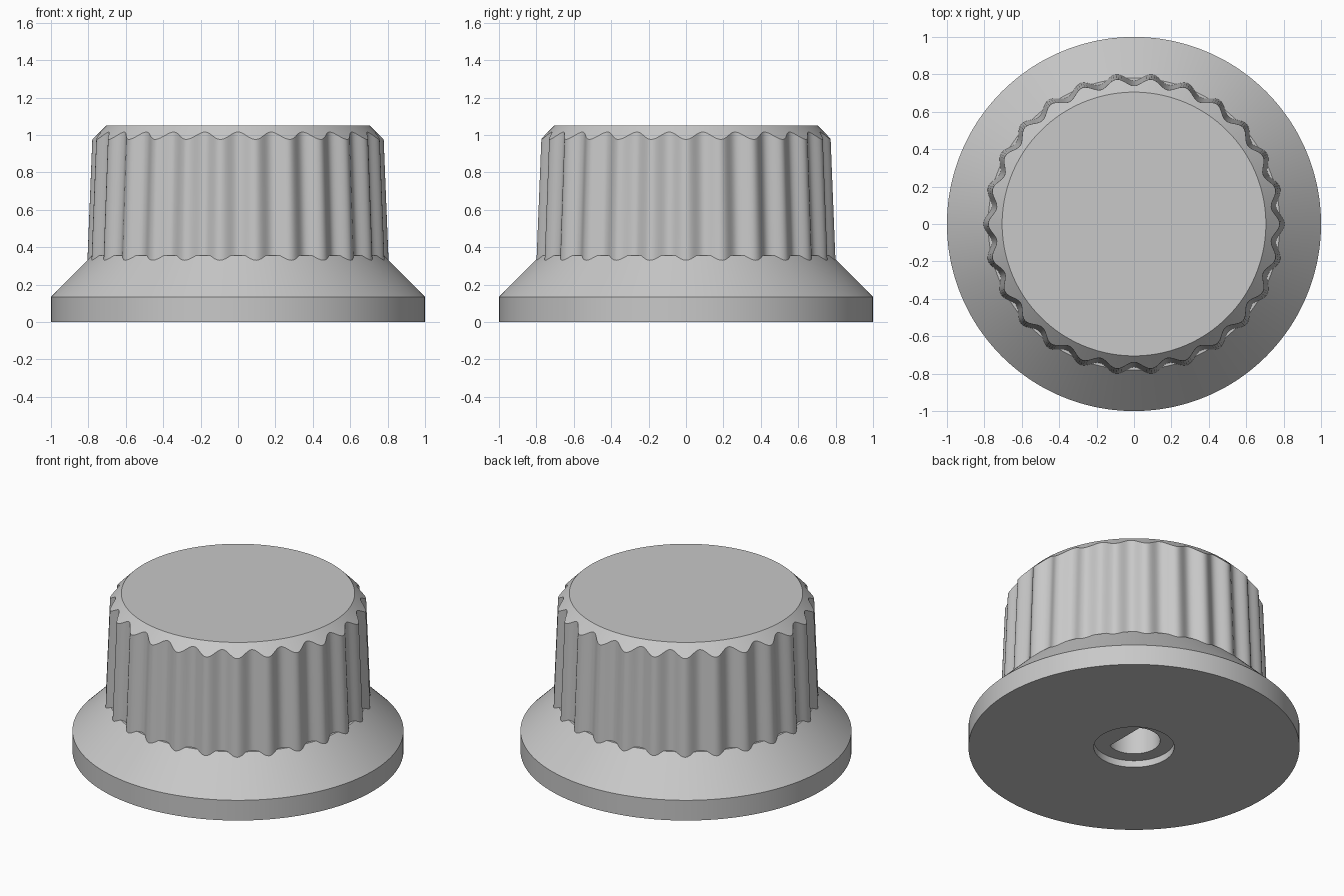
import bpy
import bmesh
import math

old = bpy.data.objects.get("Cube")
if old:
    bpy.data.objects.remove(old, do_unlink=True)

RIBS = 26
SEGMENTS = RIBS * 14
SKIRT_TOP_RADIUS = 0.78


def wave(mean, angle):
    """Fluted radius, with a rib crest on the x axis."""
    return mean + 0.02 * math.cos(RIBS * angle)


def circle(radius, z):
    return lambda a: (radius, z)


def skirt_edge(a):
    r = max(SKIRT_TOP_RADIUS, wave(0.785, a))
    return r, 1.135 - r


def grip_bottom(a):
    return wave(0.785, a), skirt_edge(a)[1]


def grip_top(a):
    r = wave(0.759, a)
    return r, 1.755 - r


def d_hole(z):
    """Round shaft hole with one flat side."""
    def ring(a):
        c = math.cos(a)
        return (min(0.158, 0.073 / c) if c > 0.01 else 0.158), z
    return ring


def loft(name, rings, material):
    bm = bmesh.new()
    loops = []
    for ring in rings:
        loop = []
        for i in range(SEGMENTS):
            a = math.tau * i / SEGMENTS
            r, z = ring(a)
            loop.append(bm.verts.new((r * math.cos(a), r * math.sin(a), z)))
        loops.append(loop)
    for low, high in zip(loops, loops[1:]):
        for i in range(SEGMENTS):
            j = (i + 1) % SEGMENTS
            bm.faces.new((low[i], low[j], high[j], high[i]))
    bm.faces.new(loops[0][::-1])
    bm.faces.new(loops[-1])
    bmesh.ops.remove_doubles(bm, verts=bm.verts[:], dist=0.00005)
    bmesh.ops.recalc_face_normals(bm, faces=bm.faces[:])
    mesh = bpy.data.meshes.new(name)
    bm.to_mesh(mesh)
    bm.free()
    mesh.materials.append(material)
    obj = bpy.data.objects.new(name, mesh)
    bpy.context.collection.objects.link(obj)
    return obj


grey = bpy.data.materials.new("light grey")
grey.use_nodes = True
grey.diffuse_color = (0.58, 0.58, 0.58, 1)
grey.node_tree.nodes["Principled BSDF"].inputs["Base Color"].default_value = grey.diffuse_color

# Shaft hole, counterbore, skirt, fluted grip and chamfered cap in one shell
knob = loft("fluted_knob", [
    d_hole(0.6), d_hole(0.045),
    circle(0.243, 0.045), circle(0.243, 0),
    circle(1, 0), circle(1, 0.135),
    skirt_edge, grip_bottom, grip_top,
    circle(0.705, 1.05),
], grey)

bpy.ops.object.select_all(action='DESELECT')
knob.select_set(True)
bpy.context.view_layer.objects.active = knob
bpy.ops.object.shade_smooth_by_angle(angle=math.radians(30))
